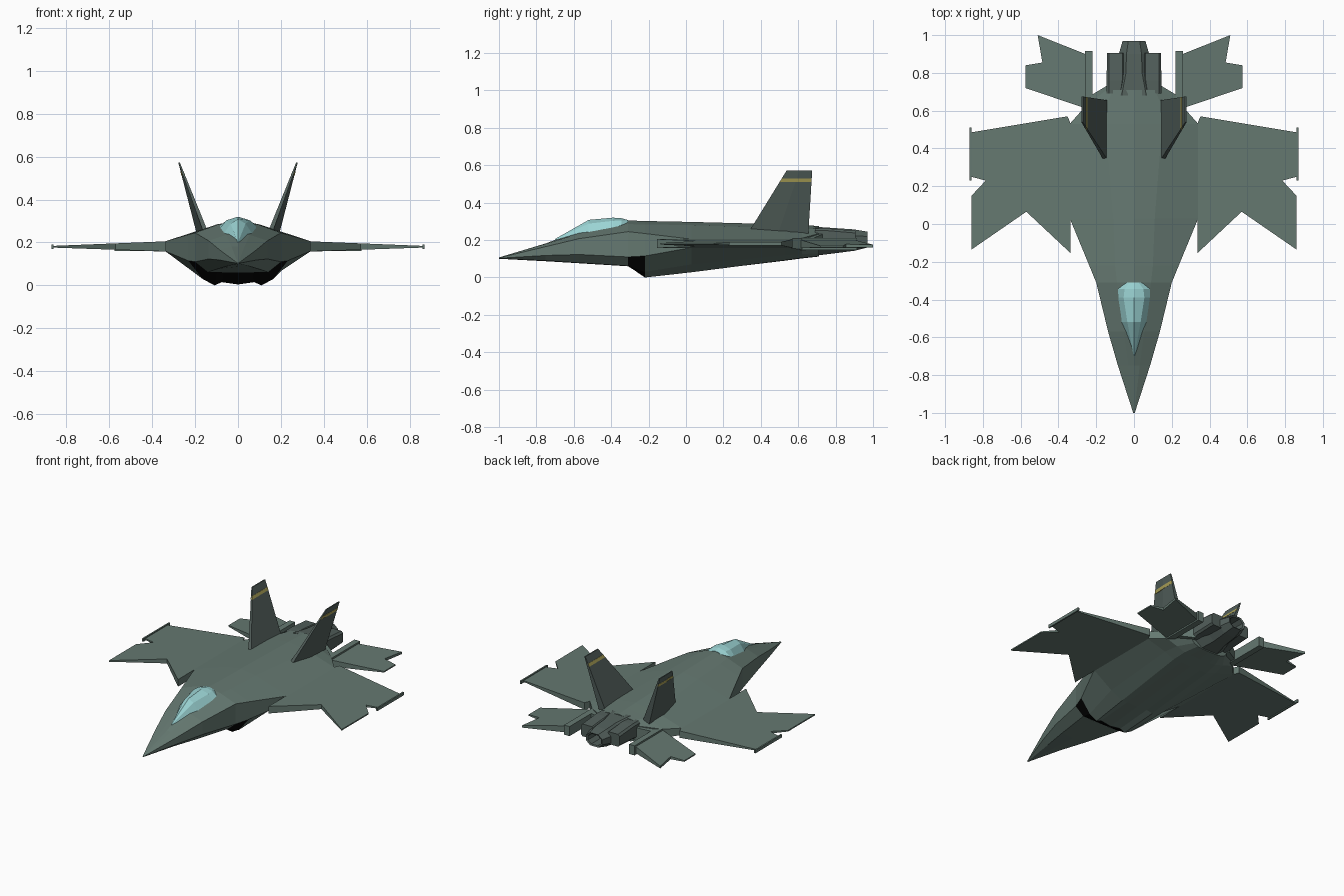
import bpy, bmesh

if "Cube" in bpy.data.objects:
    bpy.data.objects.remove(bpy.data.objects["Cube"])

def material(name, rgb):
    m = bpy.data.materials.new(name)
    m.diffuse_color = (*rgb, 1)
    m.use_nodes = True
    m.node_tree.nodes["Principled BSDF"].inputs["Base Color"].default_value = m.diffuse_color
    return m

GREEN = material("grey_green", (0.13, 0.19, 0.165))
DARK = material("dark_green", (0.085, 0.115, 0.105))
BLACK = material("intake_black", (0.002, 0.002, 0.002))
GLASS = material("glass", (0.33, 0.66, 0.66))
YELLOW = material("yellow", (0.42, 0.37, 0.10))

def make(name, verts, faces, mat, mirror=False):
    me = bpy.data.meshes.new(name)
    me.from_pydata(verts, [], faces)
    bm = bmesh.new()
    bm.from_mesh(me)
    bmesh.ops.remove_doubles(bm, verts=bm.verts, dist=0.0001)
    bmesh.ops.recalc_face_normals(bm, faces=bm.faces)
    bm.to_mesh(me)
    bm.free()
    me.materials.append(mat)
    ob = bpy.data.objects.new(name, me)
    bpy.context.collection.objects.link(ob)
    if mirror:
        ob.modifiers.new("mirror", "MIRROR").use_clip = True
    return ob

def skin(name, rings, mat, mirror=False):
    """Join equal-sized closed rings of points and cap both ends."""
    n = len(rings[0])
    faces = [(k * n + i, k * n + (i + 1) % n, (k + 1) * n + (i + 1) % n, (k + 1) * n + i)
             for k in range(len(rings) - 1) for i in range(n)]
    faces += [tuple(range(n)), tuple(range((len(rings) - 1) * n, len(rings) * n))]
    return make(name, [p for r in rings for p in r], faces, mat, mirror)

def section(y, half):
    """Symmetric ring from a half profile running top centre to bottom centre."""
    return [(x, y, z) for x, z in half] + [(-x, y, z) for x, z in half[-2:0:-1]]

def plate(name, outline, root, tip, mat):
    """Flat surface tapering in thickness; root and tip are (x, low z, high z)."""
    def z(x, i):
        return root[i] + (tip[i] - root[i]) * (x - root[0]) / (tip[0] - root[0])
    return skin(name, [[(x, y, z(x, i)) for x, y in outline] for i in (1, 2)], mat, True)

def box(name, x0, x1, y0, y1, z0, z1, mat):
    return plate(name, [(x0, y0), (x1, y0), (x1, y1), (x0, y1)], (x0, z0, z1), (x1, z0, z1), mat)

# Nose: spine, shoulder, chine, lower chine, belly
skin("nose", [
    section(-1.0, [(0, .107), (.002, .106), (.004, .105), (.004, .103), (.002, .101), (0, .1)]),
    section(-.75, [(0, .182), (.03, .18), (.085, .165), (.085, .118), (.05, .09), (0, .087)]),
    section(-.57, [(0, .25), (.055, .235), (.137, .208), (.137, .123), (.09, .078), (0, .076)]),
    section(-.31, [(0, .305), (.09, .285), (.2, .245), (.2, .11), (.14, .062), (0, .06)])], GREEN)

# Main body, swelling into the wing roots then narrowing to the tail
body = skin("fuselage", [
    section(-.31, [(0, .305), (.09, .285), (.2, .245), (.2, .11), (.14, .062), (.1, .062), (.07, .062), (0, .06)]),
    section(-.22, [(0, .302), (.1, .284), (.237, .235), (.232, .115), (.165, .03), (.11, 0), (.075, .015), (0, .004)]),
    section(.03, [(0, .297), (.11, .28), (.34, .205), (.34, .16), (.205, .07), (.12, .028), (.075, .035), (0, .03)]),
    section(.53, [(0, .284), (.15, .263), (.34, .205), (.34, .16), (.2, .12), (.13, .092), (.075, .092), (0, .09)]),
    section(.62, [(0, .281), (.15, .258), (.26, .21), (.26, .15), (.18, .125), (.12, .105), (.075, .103), (0, .102)]),
    section(.71, [(0, .275), (.11, .262), (.145, .235), (.145, .16), (.12, .13), (.09, .118), (.06, .113), (0, .112)])], GREEN)
body.data.materials.append(BLACK)
for f in body.data.polygons:                       # sloping intake mouth
    if f.center.y < -.25 and f.center.z < .08:
        f.material_index = 1

# Canopy glass
skin("canopy", [
    section(-.70, [(0, .206), (.002, .204), (.002, .195), (0, .19)]),
    section(-.52, [(0, .308), (.035, .288), (.073, .232), (0, .21)]),
    section(-.39, [(0, .32), (.055, .303), (.086, .265), (0, .22)]),
    section(-.345, [(0, .317), (.05, .305), (.084, .28), (0, .23)]),
    section(-.31, [(0, .307), (.025, .303), (.045, .293), (0, .25)])], GLASS)

# Wings with notched edges, and tip rails
plate("wings", [(.335, -.155), (.57, .065), (.86, -.135), (.86, .15), (.785, .23),
                (.862, .25), (.862, .485), (.352, .57), (.335, .53)],
      (.34, .158, .205), (.862, .176, .184), GREEN)
box("wing_tip_rails", .86, .87, .23, .51, .17, .19, GREEN)

# Tailplanes and the booms carrying them
plate("tailplanes", [(.22, .60), (.575, .72), (.575, .84), (.485, .855), (.51, 1.0), (.22, .885)],
      (.22, .157, .205), (.575, .161, .169), GREEN)
box("tail_booms", .22, .26, .59, .915, .148, .212, GREEN)
plate("boom_fairings", [(.13, .64), (.23, .60), (.23, .68), (.13, .74)],
      (.13, .15, .235), (.23, .155, .21), GREEN)

# Canted fins as stacked quads: front and rear, inner and outer
def fin_ring(z, grow=0):
    t = (z - .25) / .325
    front, rear = .34 + .2 * t, .655 + .02 * t
    inner = .14 + .132 * t
    return [(inner - grow, front, z), (inner + .022 - .015 * t + grow, front, z),
            (inner + .055 - .048 * t + grow, (front + rear) / 2, z),
            (inner + .05 - .043 * t + grow, rear, z), (inner - grow, rear, z)]

skin("tail_fins", [fin_ring(z) for z in (.235, .573)], DARK, True)
skin("fin_stripes", [fin_ring(.511, .001), fin_ring(.53, .001)], YELLOW, True)

# Central exhaust nozzle, faceted
def nozzle(y, w, low, high):
    m = (high - low) * .3
    return section(y, [(0, high), (w * .5, high), (w, high - m), (w, low + m), (w * .5, low), (0, low)])

noz = skin("exhaust_nozzle", [
    nozzle(.68, .13, .115, .272), nozzle(.80, .085, .13, .264), nozzle(.90, .08, .143, .257),
    nozzle(.97, .06, .16, .245), nozzle(.965, .048, .168, .237), nozzle(.85, .045, .17, .235)], DARK)

# Chamfered engine side blocks
def block(y, x0, x1, z0, z1, c=.012):
    return [(x0 + c, y, z0), (x1 - c, y, z0), (x1, y, z0 + c), (x1, y, z1 - c),
            (x1 - c, y, z1), (x0 + c, y, z1), (x0, y, z1 - c), (x0, y, z0 + c)]

skin("engine_side_blocks", [block(.69, .06, .145, .15, .262),
                            block(.76, .05, .145, .162, .262),
                            block(.905, .05, .143, .168, .25)], DARK, True)
